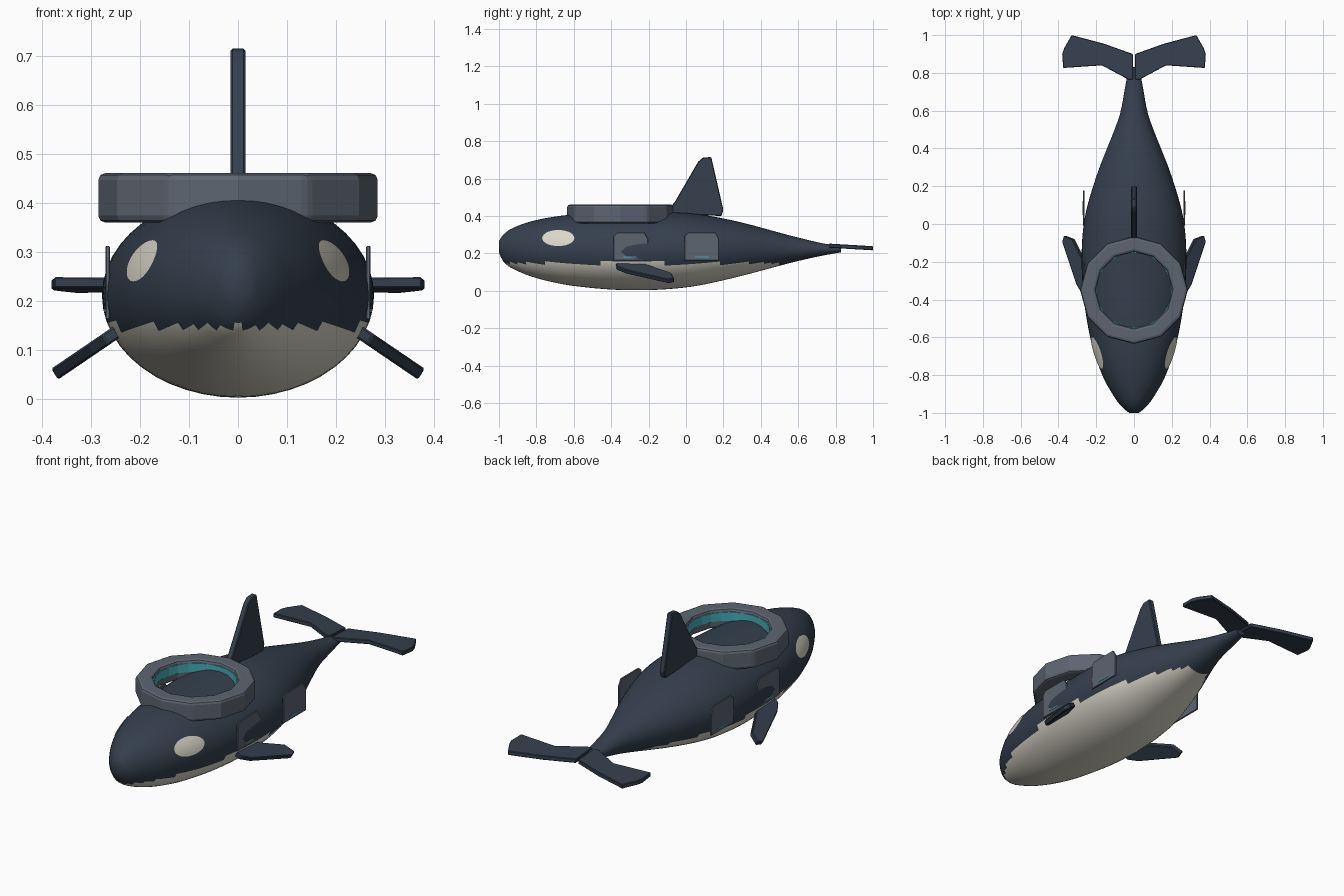
import bpy, bmesh, math
from mathutils import Vector

if "Cube" in bpy.data.objects:
    bpy.data.objects.remove(bpy.data.objects["Cube"])


def material(name, rgb):
    m = bpy.data.materials.new(name)
    m.diffuse_color = (*rgb, 1)
    m.use_nodes = True
    m.node_tree.nodes["Principled BSDF"].inputs["Base Color"].default_value = m.diffuse_color
    return m


NAVY = material("navy", (0.035, 0.05, 0.075))
CREAM = material("cream", (0.70, 0.67, 0.58))
GREY = material("grey", (0.11, 0.13, 0.165))
TEAL = material("teal", (0.06, 0.42, 0.48))


def finish(bm, name, mats, angle=None, bevel=0, segments=2):
    bmesh.ops.recalc_face_normals(bm, faces=bm.faces)
    me = bpy.data.meshes.new(name)
    bm.to_mesh(me)
    bm.free()
    for m in mats:
        me.materials.append(m)
    ob = bpy.data.objects.new(name, me)
    bpy.context.collection.objects.link(ob)
    if bevel:
        b = ob.modifiers.new("bevel", "BEVEL")
        b.width, b.segments = bevel, segments
    if angle:
        bpy.ops.object.select_all(action='DESELECT')
        ob.select_set(True)
        bpy.context.view_layer.objects.active = ob
        bpy.ops.object.shade_smooth_by_angle(angle=math.radians(angle))
    return ob


def mirror(ob):
    ob.modifiers.new("mirror", "MIRROR")
    return ob


def slab(name, points, offset, mat, bevel=0.004):
    """Solid from a 3D outline, thickened along an offset vector."""
    bm = bmesh.new()
    off = Vector(offset)
    low = [bm.verts.new(Vector(p) - off / 2) for p in points]
    high = [bm.verts.new(Vector(p) + off / 2) for p in points]
    bm.faces.new(low)
    bm.faces.new(high[::-1])
    for i in range(len(points)):
        j = (i + 1) % len(points)
        bm.faces.new((low[i], low[j], high[j], high[i]))
    return finish(bm, name, [mat], bevel=bevel, segments=1)


# Hull stations: y, top z, bottom z, half width
ST = [(-1.0, .265, .205, .025), (-.98, .297, .160, .052), (-.93, .334, .120, .095),
      (-.8, .378, .068, .168), (-.6, .408, .026, .232), (-.3, .416, .003, .274),
      (0, .416, .018, .266), (.25, .376, .068, .200), (.57, .292, .152, .078),
      (.72, .256, .186, .048), (.83, .238, .206, .028)]


def slope(i, k):
    a, b = ST[max(i - 1, 0)], ST[min(i + 1, len(ST) - 1)]
    return (b[k] - a[k]) / (b[0] - a[0])


def section(y):
    """Centre z, half height and half width of the hull at y."""
    i = 0
    while i < len(ST) - 2 and y > ST[i + 1][0]:
        i += 1
    a, b = ST[i], ST[i + 1]
    h = b[0] - a[0]
    t = (y - a[0]) / h
    top, bot, w = [(2*t**3 - 3*t**2 + 1) * a[k] + (t**3 - 2*t**2 + t) * h * slope(i, k)
                   + (3*t**2 - 2*t**3) * b[k] + (t**3 - t**2) * h * slope(i + 1, k)
                   for k in (1, 2, 3)]
    return (top + bot) / 2, (top - bot) / 2, w


# Hull: lofted ellipses, pale underside chosen face by face for a stepped edge
N, R = 48, 56
bm = bmesh.new()
rings = []
for r in range(R + 1):
    y = -1 + 1.83 * (r / R) ** 1.3
    c, h, w = section(y)
    rings.append([bm.verts.new((w * math.cos(2 * math.pi * s / N), y,
                                c + h * math.sin(2 * math.pi * s / N))) for s in range(N)])
for a, b in zip(rings, rings[1:]):
    for s in range(N):
        t = (s + 1) % N
        f = bm.faces.new((a[s], a[t], b[t], b[s]))
        mid = f.calc_center_median()
        f.material_index = 1 if mid.z < 0.148 and mid.y < 0.5 else 0
bm.faces.new(rings[0])
bm.faces.new(rings[-1])
finish(bm, "hull", [NAVY, CREAM], angle=50)

# Eye patches laid just over the hull surface
bm = bmesh.new()


def on_hull(u, v):
    y, z = -.683 + .086 * u, .282 + .043 * v
    c, h, w = section(y)
    return bm.verts.new((w * math.sqrt(max(0, 1 - ((z - c) / h) ** 2)) + .004, y, z))


centre = on_hull(0, 0)
loops = [[on_hull(k / 4 * math.cos(a * math.pi / 14), k / 4 * math.sin(a * math.pi / 14))
          for a in range(28)] for k in range(1, 5)]
for a in range(28):
    b = (a + 1) % 28
    bm.faces.new((centre, loops[0][a], loops[0][b]))
    for p, q in zip(loops, loops[1:]):
        bm.faces.new((p[a], q[a], q[b], p[b]))
mirror(finish(bm, "eye_patch", [CREAM], angle=40))


def collar(name, outer, inner, z0, z1, n, mat, bevel=0):
    """Polygonal ring around the cockpit opening."""
    bm = bmesh.new()
    loops = []
    for rad, z in ((outer, z0), (outer, z1), (inner, z1), (inner, z0)):
        loops.append([bm.verts.new((rad * math.cos(2 * math.pi * i / n),
                                    -.35 + rad * math.sin(2 * math.pi * i / n), z))
                      for i in range(n)])
    for k in range(4):
        p, q = loops[k], loops[(k + 1) % 4]
        for i in range(n):
            j = (i + 1) % n
            bm.faces.new((p[i], p[j], q[j], q[i]))
    return finish(bm, name, [mat], bevel=bevel)


# Cockpit collar with a thin coloured liner
collar("cockpit_collar", .285, .203, .36, .461, 12, GREY, bevel=.014)
collar("collar_liner", .205, .196, .40, .445, 24, TEAL)

# Dorsal fin
slab("dorsal_fin", [(0, y, z) for y, z in ((-.11, .41), (-.09, .44), (-.06, .475), (.065, .69),
     (.09, .712), (.135, .715), (.2, .432), (.19, .40))], (.03, 0, 0), NAVY)

# Tail flukes
mirror(slab("tail_fluke", [(x, y, .241 - .06 * (y - .77)) for x, y in (
    (.006, .90), (.16, .955), (.33, 1.0), (.37, .93), (.38, .90), (.375, .826),
    (.17, .84), (.03, .765), (.006, .765))], (0, 0, .022), NAVY, bevel=.003))

# Pectoral fins, sloping down and outward
mirror(slab("pectoral_fin", [(x, y, .135 - .68 * (x - .25)) for x, y in (
    (.20, -.38), (.27, -.37), (.30, -.32), (.375, -.095), (.366, -.062), (.32, -.08),
    (.255, -.21), (.20, -.24))], (.014, 0, .022), NAVY))

# Side panels with a small light strip
for label, y in (("front", -.388), ("rear", -.008)):
    outline = [(0, 0), (.185, 0), (.185, .115), (.165, .15), (.02, .15), (0, .13)]
    mirror(slab(label + "_side_panel", [(.266, y + a, .162 + b) for a, b in outline],
                (.009, 0, 0), GREY, bevel=.002))
    mirror(slab(label + "_panel_light", [(.271, y + a, .178 + b) for a, b in (
        (.055, 0), (.13, 0), (.13, .006), (.055, .006))], (.004, 0, 0), TEAL, bevel=0))
